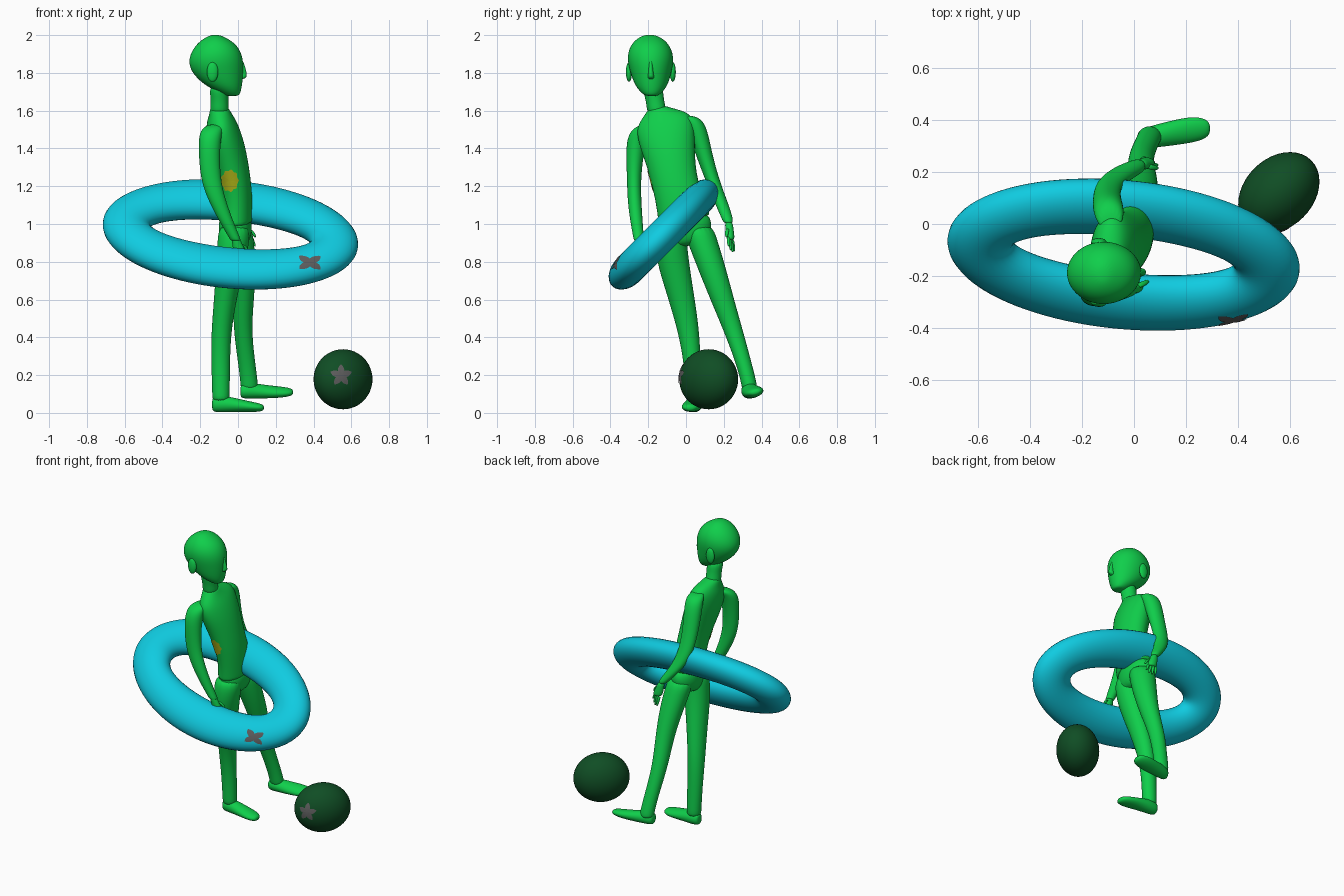
import bpy, bmesh, math
from mathutils import Vector, Matrix
from mathutils.bvhtree import BVHTree


def material(name, col):
    m = bpy.data.materials.new(name)
    m.diffuse_color = (*col, 1)
    return m


GREEN = material("bright green", (0.005, 0.62, 0.07))
CYAN = material("cyan", (0.005, 0.60, 0.75))
DARK = material("dark green", (0.005, 0.075, 0.018))
GREY = material("grey", (0.11, 0.11, 0.11))
YELLOW = material("olive yellow", (0.45, 0.48, 0.01))


def finish(bm, name, mat, subsurf=0):
    bmesh.ops.recalc_face_normals(bm, faces=bm.faces)
    me = bpy.data.meshes.new(name)
    bm.to_mesh(me)
    bm.free()
    me.materials.append(mat)
    for p in me.polygons:
        p.use_smooth = True
    ob = bpy.data.objects.new(name, me)
    bpy.context.collection.objects.link(ob)
    if subsurf:
        mod = ob.modifiers.new("smooth", "SUBSURF")
        mod.levels = mod.render_levels = subsurf
    return ob


def loft(name, secs, axis="z", roll=0, mat=GREEN, n=16):
    """Skin elliptical sections (x, y, z, ra, rb); rings lie in xy or yz."""
    bm = bmesh.new()
    rot = Matrix.Rotation(math.radians(roll), 3, "X")
    rings = []
    for x, y, z, ra, rb in secs:
        ring = []
        for i in range(n):
            a = 2 * math.pi * i / n
            c, s = ra * math.cos(a), rb * math.sin(a)
            off = Vector((c, s, 0)) if axis == "z" else Vector((0, c, s))
            ring.append(bm.verts.new(Vector((x, y, z)) + rot @ off))
        rings.append(ring)
    for r, q in zip(rings, rings[1:]):
        for i in range(n):
            j = (i + 1) % n
            bm.faces.new((r[i], r[j], q[j], q[i]))
    bm.faces.new(rings[0])
    bm.faces.new(rings[-1])
    return finish(bm, name, mat, 2)


def ellipsoid(name, loc, radii, mat, yaw=0):
    bm = bmesh.new()
    bmesh.ops.create_uvsphere(bm, u_segments=40, v_segments=24, radius=1)
    bm.transform(Matrix.Translation(loc) @ Matrix.Rotation(math.radians(yaw), 4, "Z")
                 @ Matrix.Diagonal((*radii, 1)))
    return finish(bm, name, mat)


def patch(name, target, cx, cz, radius, mat, sx=1, sz=1, n=80):
    """Thin decal pressed on the -y side of the target."""
    bpy.context.view_layer.update()
    tree = BVHTree.FromObject(target, bpy.context.evaluated_depsgraph_get())

    def drop(x, z):
        hit, nor, _, _ = tree.ray_cast(Vector((x, -3, z)), Vector((0, 1, 0)))
        return hit + nor * 0.004
    bm = bmesh.new()
    prev = [bm.verts.new(drop(cx, cz))] * n
    for k in (0.25, 0.5, 0.75, 1):
        ring = []
        for i in range(n):
            a = 2 * math.pi * i / n
            r = radius(a) * k
            ring.append(bm.verts.new(drop(cx + sx * r * math.cos(a), cz + sz * r * math.sin(a))))
        for i in range(n):
            j = (i + 1) % n
            bm.faces.new((prev[i], ring[i], ring[j]) if k == 0.25
                         else (prev[i], ring[i], ring[j], prev[j]))
        prev = ring
    return finish(bm, name, mat)


# Tilted oval swim ring
def swim_ring(nu=96, nv=28):
    bm = bmesh.new()
    ctr, tilt, r = Vector((-0.04, -0.1175, 0.945)), math.radians(-9), 0.127
    X, V, W = Vector((1, 0, 0)), Vector((0, 1, 1)).normalized(), Vector((0, -1, 1)).normalized()
    g = []
    for i in range(nu):
        t = 2 * math.pi * i / nu
        row = []
        for j in range(nv):
            p = 2 * math.pi * j / nv
            a = (0.555 + r * math.cos(p)) * math.cos(t)
            b = (0.25 + r * math.cos(p)) * math.sin(t)
            u = a * math.cos(tilt) - b * math.sin(tilt)
            v = a * math.sin(tilt) + b * math.cos(tilt)
            row.append(bm.verts.new(ctr + u * X + v * V + 0.085 * math.sin(p) * W))
        g.append(row)
    for i in range(nu):
        for j in range(nv):
            k, m = (i + 1) % nu, (j + 1) % nv
            bm.faces.new((g[i][j], g[k][j], g[k][m], g[i][m]))
    return finish(bm, "swim_ring", CYAN)


ring = swim_ring()
ball = ellipsoid("ball", (0.556, 0.12, 0.178), (0.176, 0.133, 0.159), DARK, 45)

# Torso, pelvis and neck
torso = loft("shirt", [
    (-0.015, -0.008, 1.01, .093, .142), (-0.013, -0.01, 1.03, .093, .142),
    (-0.008, -0.03, 1.11, .087, .13), (-0.015, -0.06, 1.22, .087, .122),
    (-0.045, -0.083, 1.35, .098, .135), (-0.07, -0.1, 1.45, .1, .155),
    (-0.085, -0.112, 1.53, .085, .158), (-0.09, -0.125, 1.57, .066, .125),
    (-0.097, -0.15, 1.605, .052, .06), (-0.098, -0.155, 1.615, .048, .052)], roll=13)
loft("pelvis", [(-0.012, -0.01, 1.06, .084, .125), (-0.015, 0.0, 0.98, .092, .145),
                (-0.015, 0.0, 0.93, .085, .13), (-0.015, 0.0, 0.88, .06, .09)], roll=8)
loft("neck", [(-0.098, -0.15, 1.57, .052, .054), (-0.098, -0.16, 1.63, .048, .05),
              (-0.098, -0.168, 1.67, .048, .05), (-0.1, -0.18, 1.74, .055, .058)])

# Head: z, back x, front x, half width
profile = [(1.677, -.06, -.0, .03), (1.69, -.09, .012, .05), (1.72, -.15, .02, .078),
           (1.76, -.208, .026, .097), (1.81, -.25, .03, .112), (1.86, -.264, .03, .123),
           (1.91, -.25, .018, .12), (1.955, -.218, -.012, .098), (1.985, -.178, -.06, .064),
           (2.002, -.14, -.1, .025)]
loft("head", [((b + f) / 2, -0.182 - 0.03 * (z - 1.68), z, (f - b) / 2, w)
              for z, b, f, w in profile], n=20)
loft("nose", [(.01, -.185, 1.765, .012, .012), (.027, -.185, 1.775, .02, .018),
              (.029, -.186, 1.795, .019, .014), (.022, -.187, 1.84, .014, .01),
              (.018, -.187, 1.865, .008, .008)])
for side, y in (("right", -0.302), ("left", -0.07)):
    ellipsoid(side + "_ear", (-0.135, y, 1.805), (0.03, 0.016, 0.052), GREEN)

# Arms
loft("right_arm", [
    (-0.115, -0.2, 1.53, .04, .035), (-0.14, -0.24, 1.5, .06, .052),
    (-0.15, -0.262, 1.44, .06, .054), (-0.152, -0.272, 1.35, .056, .045),
    (-0.143, -0.276, 1.22, .053, .037), (-0.105, -0.272, 1.11, .046, .037),
    (-0.06, -0.262, 1.01, .037, .033), (-0.015, -0.25, 0.92, .029, .028),
    (-0.01, -0.249, 0.91, .027, .026)])
loft("left_arm", [
    (-0.09, 0.0, 1.575, .04, .04), (-0.095, 0.04, 1.55, .058, .052),
    (-0.1, 0.066, 1.48, .06, .053), (-0.105, 0.1, 1.35, .054, .044),
    (-0.1, 0.148, 1.21, .05, .037), (-0.055, 0.188, 1.11, .044, .036),
    (0.0, 0.215, 1.04, .034, .031), (0.025, 0.226, 1.0, .028, .027)])


# Hands: palm, four fingers and thumb
def hand(side, w, spread, drop):
    w, s, d = Vector(w), Vector(spread).normalized(), Vector(drop).normalized()

    def sec(p, a, b):
        return (*p, a, b)
    loft(side + "_palm", [sec(w - d * .02, .022, .022), sec(w + d * .02, .027, .022),
                          sec(w + d * .06, .034, .024), sec(w + d * .085, .03, .02)], n=12)
    for i in range(4):
        b = w + s * (i - 1.5) * .016 + d * .07
        e = b + s * (i - 1.5) * .004 + d * (.07, .08, .076, .06)[i]
        loft(f"{side}_finger_{i + 1}", [sec(b, .01, .01), sec((b + e) / 2, .01, .01),
                                        sec(e, .007, .007)], n=8)
    t = w + d * .025 + s * .02
    loft(side + "_thumb", [sec(t, .012, .012), sec(t + s * .022 + d * .03, .011, .011),
                           sec(t + s * .026 + d * .06, .007, .007)], n=8)


hand("right", (-0.01, -0.25, 0.915), (0.9, 0.4, 0.3), (0.3, 0.15, -1))
hand("left", (0.03, 0.228, 0.995), (0.85, -0.45, 0.3), (0.28, 0.1, -1))

# Trouser legs
loft("right_leg", [
    (-0.02, -0.075, 1.0, .08, .075), (-0.022, -0.08, 0.92, .088, .085),
    (-0.038, -0.07, 0.8, .078, .087), (-0.06, -0.035, 0.65, .065, .075),
    (-0.078, -0.005, 0.52, .057, .065), (-0.09, 0.018, 0.4, .053, .055),
    (-0.092, 0.035, 0.25, .05, .045), (-0.09, 0.042, 0.09, .047, .045),
    (-0.09, 0.042, 0.06, .046, .044)])
loft("left_leg", [
    (-0.01, 0.06, 1.0, .08, .08), (0.0, 0.083, 0.92, .085, .083),
    (0.018, 0.125, 0.8, .077, .078), (0.03, 0.175, 0.65, .06, .068),
    (0.026, 0.22, 0.52, .052, .058), (0.028, 0.262, 0.4, .048, .05),
    (0.048, 0.31, 0.25, .046, .042), (0.06, 0.335, 0.15, .047, .042),
    (0.06, 0.337, 0.12, .046, .041)])

# Shoes
loft("right_shoe", [
    (-0.138, 0.045, 0.045, .022, .03), (-0.125, 0.045, 0.045, .038, .042),
    (-0.07, 0.043, 0.047, .046, .045), (0.0, 0.036, 0.04, .05, .036),
    (0.07, 0.028, 0.032, .055, .028), (0.12, 0.022, 0.028, .042, .022),
    (0.138, 0.02, 0.027, .02, .012)], "x")
loft("left_shoe", [
    (0.012, 0.325, 0.115, .022, .03), (0.025, 0.327, 0.115, .037, .04),
    (0.08, 0.337, 0.117, .045, .042), (0.15, 0.35, 0.112, .05, .035),
    (0.22, 0.362, 0.11, .053, .029), (0.272, 0.366, 0.11, .042, .022),
    (0.293, 0.366, 0.11, .02, .012)], "x", roll=14)


# Painted patches
def star(points, outer, inner):
    def f(a):
        k = (a - math.pi / 2) * points / (2 * math.pi) % 1
        return inner + (outer - inner) * abs(2 * k - 1)
    return f


patch("ball_star", ball, 0.545, 0.198, star(5, 0.058, 0.028), GREY)
cross = star(4, 0.075, 0.03)
patch("ring_cross", ring, 0.38, 0.795, lambda a: cross(a + math.pi / 4), GREY, 1.05, 0.65)
patch("shirt_flower", torso, -0.043, 1.23, lambda a: 0.045 + 0.003 * math.cos(9 * a), YELLOW, 0.95, 1.25)
